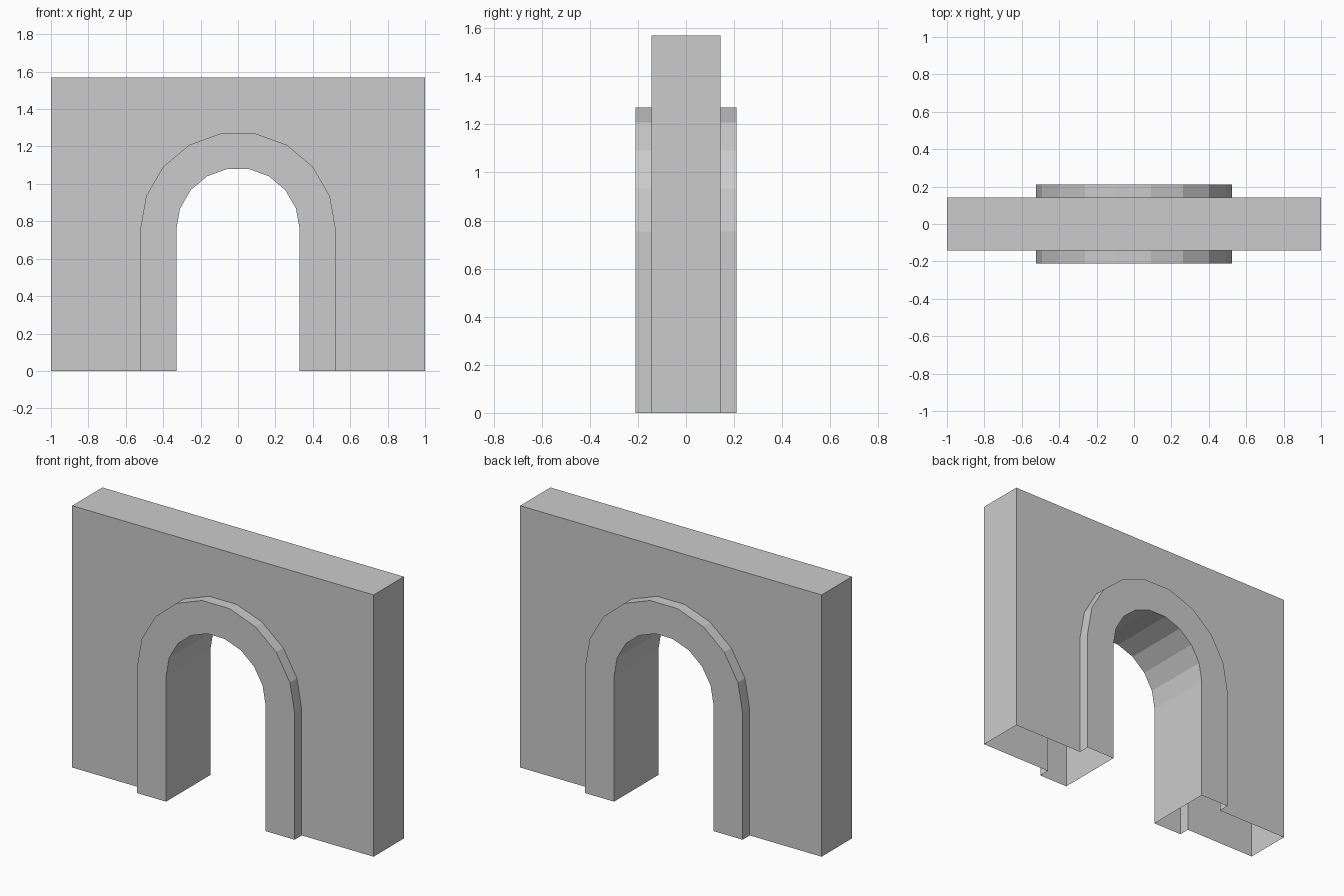
import bpy, bmesh
from math import cos, sin, pi

if "Cube" in bpy.data.objects:
    bpy.data.objects.remove(bpy.data.objects["Cube"])

HALF_W, HEIGHT = 1.0, 1.57       # wall
WALL_Y, TRIM_Y = 0.143, 0.21     # half depths of wall and arch trim
SPRING, R_OUT, R_IN, SEGS = 0.755, 0.523, 0.33, 9

bm = bmesh.new()


def arch(r, y):
    """Row of vertices: up one jamb, round the arch, down the other."""
    pts = [(r, 0)]
    pts += [(r * cos(pi * i / SEGS), SPRING + r * sin(pi * i / SEGS)) for i in range(SEGS + 1)]
    pts += [(-r, 0)]
    return [bm.verts.new((x, y, z)) for x, z in pts]


def bridge(a, b):
    """Quad strip between two rows of vertices."""
    for i in range(len(a) - 1):
        bm.faces.new((a[i], a[i + 1], b[i + 1], b[i]))


frames, inners = [], []
for s in (-1, 1):
    # wall face with arch cut out
    frame = [bm.verts.new((x, s * WALL_Y, z)) for x, z in
             ((HALF_W, 0), (HALF_W, HEIGHT), (-HALF_W, HEIGHT), (-HALF_W, 0))]
    base = arch(R_OUT, s * WALL_Y)
    bm.faces.new(frame + base[::-1])
    # raised arch trim: side band and face
    outer = arch(R_OUT, s * TRIM_Y)
    inner = arch(R_IN, s * TRIM_Y)
    bridge(base, outer)
    bridge(outer, inner)
    frames.append(frame)
    inners.append(inner)

# wall ends and top, then the passage lining (the underside stays open)
bridge(*frames)
bridge(*inners)
bmesh.ops.recalc_face_normals(bm, faces=bm.faces[:])

mesh = bpy.data.meshes.new("arch_wall")
bm.to_mesh(mesh)
bm.free()
bpy.context.collection.objects.link(bpy.data.objects.new("arch_wall", mesh))
